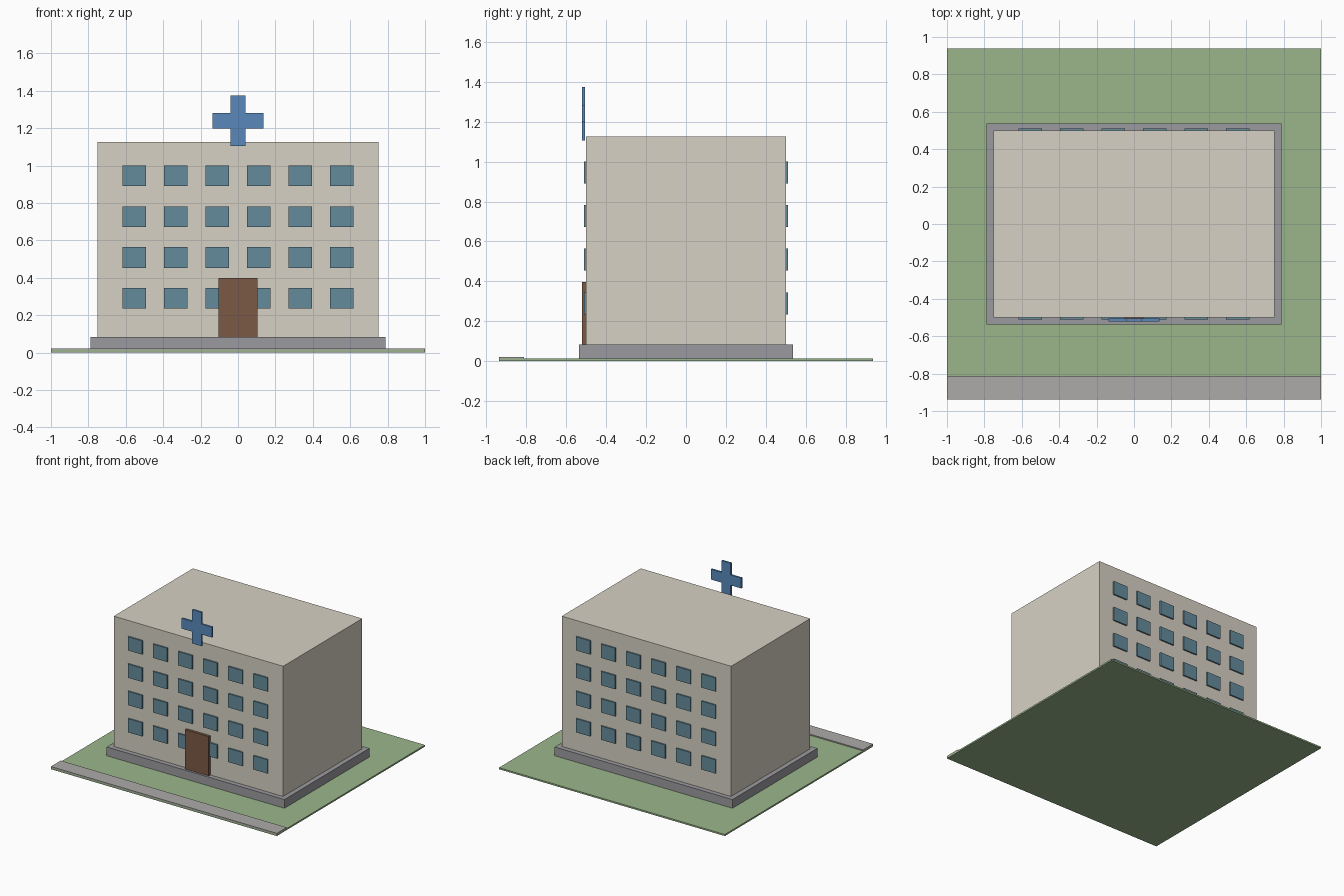
import bpy, bmesh

if "Cube" in bpy.data.objects:
    bpy.data.objects.remove(bpy.data.objects["Cube"])


def material(name, rgb):
    m = bpy.data.materials.new(name)
    m.diffuse_color = (*rgb, 1)
    m.use_nodes = True
    m.node_tree.nodes["Principled BSDF"].inputs["Base Color"].default_value = m.diffuse_color
    return m


GRASS = material("grass", (0.33, 0.47, 0.26))
WALL = material("wall", (0.68, 0.64, 0.55))
GLASS = material("glass", (0.13, 0.26, 0.33))
WOOD = material("wood", (0.20, 0.10, 0.06))
BLUE = material("blue", (0.10, 0.25, 0.50))
PAVING = material("paving", (0.42, 0.41, 0.40))
STONE = material("stone", (0.33, 0.33, 0.35))


def finish(name, bm, mat):
    bmesh.ops.recalc_face_normals(bm, faces=bm.faces)
    me = bpy.data.meshes.new(name)
    bm.to_mesh(me)
    bm.free()
    me.materials.append(mat)
    ob = bpy.data.objects.new(name, me)
    bpy.context.collection.objects.link(ob)
    return ob


def box(name, x, y, z, mat):
    """Box from (min, max) ranges along each axis."""
    bm = bmesh.new()
    bmesh.ops.create_cube(bm, size=1)
    for v in bm.verts:
        v.co = [r[0] if c < 0 else r[1] for c, r in zip(v.co, (x, y, z))]
    return finish(name, bm, mat)


# Site
box("lawn", (-1, 1), (-0.9375, 0.9375), (0, 0.0125), GRASS)
box("sidewalk", (-1, 1), (-0.9375, -0.8125), (0.0125, 0.0215), PAVING)

# Building mass
box("plinth", (-0.7875, 0.7875), (-0.5375, 0.5375), (0.0125, 0.0825), STONE)
box("building_body", (-0.75, 0.75), (-0.5, 0.5), (0.0825, 1.125), WALL)

# Window grid on the front and back walls
COLS, ROWS = 6, 4
for side, face in (("front", -0.5), ("back", 0.5)):
    for row in range(ROWS):
        for col in range(COLS):
            x = (col - (COLS - 1) / 2) * 0.2222
            z = 0.29 + row * 0.2185
            box(f"{side}_window_{row + 1}_{col + 1}",
                (x - 0.0625, x + 0.0625), (face - 0.0115, face + 0.0115),
                (z - 0.055, z + 0.055), GLASS)

# Entrance door
box("door", (-0.105, 0.105), (-0.521, -0.5), (0.0825, 0.3975), WOOD)

# Rooftop cross sign: one quarter profile rotated four times, then extruded
ARM, HALF, CENTRE_Z = 0.135, 0.041, 1.24
points = []
x_z = [(HALF, HALF), (ARM, HALF), (ARM, -HALF)]
for quarter in range(4):
    points += x_z
    x_z = [(z, -x) for x, z in x_z]
bm = bmesh.new()
cross = bm.faces.new([bm.verts.new((x, -0.522, CENTRE_Z + z)) for x, z in points])
extruded = bmesh.ops.extrude_face_region(bm, geom=[cross], use_keep_orig=True)
bmesh.ops.translate(bm, vec=(0, 0.016, 0),
                    verts=[g for g in extruded["geom"] if isinstance(g, bmesh.types.BMVert)])
finish("cross_sign", bm, BLUE)
